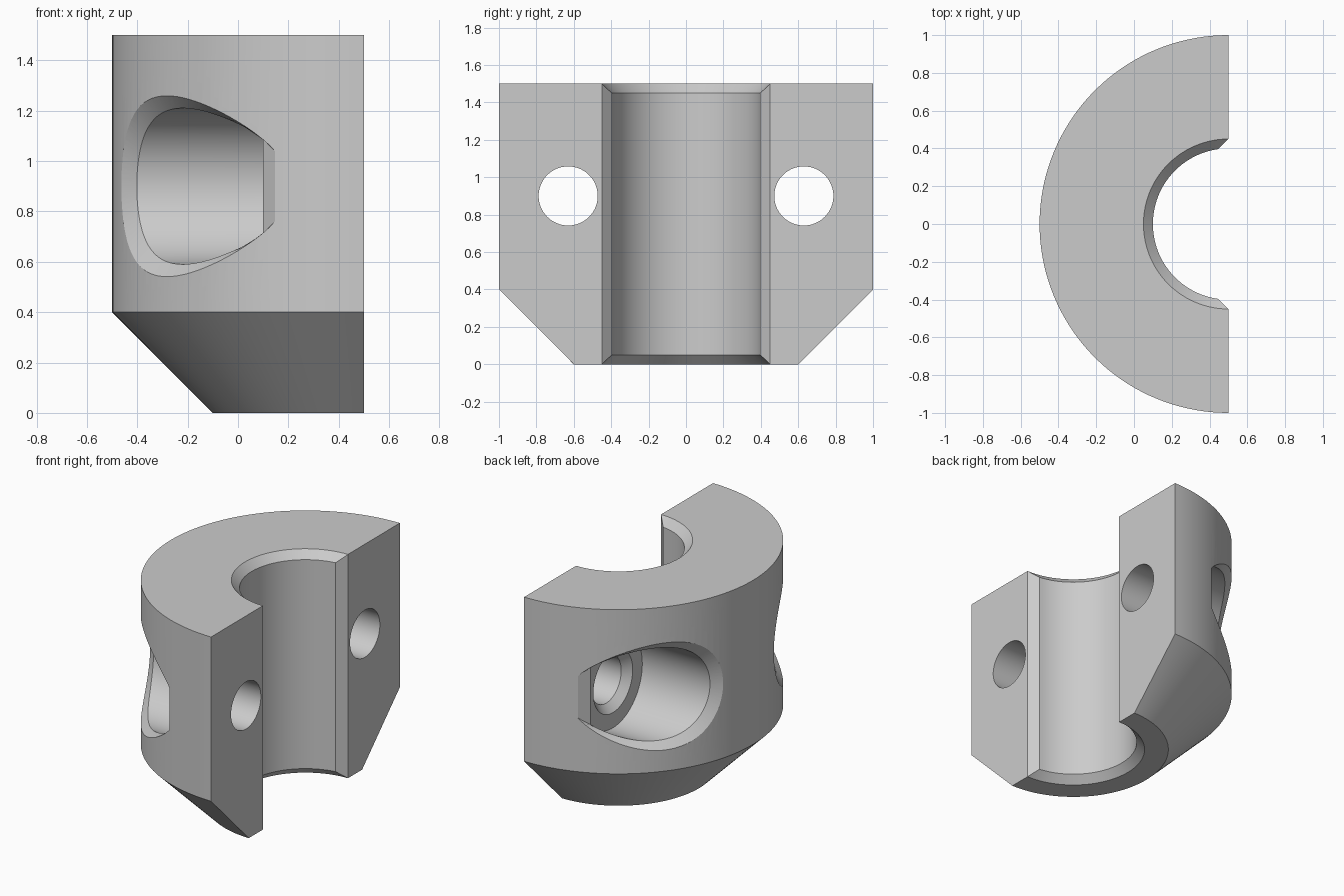
import bpy, bmesh
from math import sin, cos, pi, sqrt, acos, atan2

if "Cube" in bpy.data.objects:
    bpy.data.objects.remove(bpy.data.objects["Cube"])

AXIS_X = 0.5              # collar axis, also the split plane
BOLT_Y, BOLT_Z = 0.63, 0.9
SEAT_X = 0.1              # floor of the bolt head pocket

steel = bpy.data.materials.new("grey_steel")
steel.use_nodes = True
grey = (0.6, 0.6, 0.6, 1)
steel.diffuse_color = grey
steel.node_tree.nodes["Principled BSDF"].inputs["Base Color"].default_value = grey


def loft(name, loops):
    """Solid through matching closed loops, capped at both ends."""
    bm = bmesh.new()
    rings = [[bm.verts.new(p) for p in loop] for loop in loops]
    for a, b in zip(rings, rings[1:]):
        for i in range(len(a)):
            bm.faces.new((a[i - 1], a[i], b[i], b[i - 1]))
    bm.faces.new(rings[0])
    bm.faces.new(rings[-1])
    bmesh.ops.remove_doubles(bm, verts=bm.verts, dist=1e-5)
    bmesh.ops.recalc_face_normals(bm, faces=bm.faces)
    mesh = bpy.data.meshes.new(name)
    bm.to_mesh(mesh)
    bm.free()
    mesh.materials.append(steel)
    obj = bpy.data.objects.new(name, mesh)
    bpy.context.collection.objects.link(obj)
    return obj


def round_z(r, z, n=96):
    return [(AXIS_X + r * cos(2 * pi * i / n), r * sin(2 * pi * i / n), z) for i in range(n)]


def half_z(r, z, n=72):
    return [(AXIS_X - r * sin(pi * i / n), r * cos(pi * i / n), z) for i in range(n + 1)]


def round_x(r, x, side, n=64):
    return [(x, side * (BOLT_Y + r * cos(2 * pi * i / n)), BOLT_Z + r * sin(2 * pi * i / n))
            for i in range(n)]


def pocket(side, n=80):
    """Bolt head pocket with a chamfer that follows the round outer wall."""
    r, inner_r = 0.31, 0.957
    reach = sqrt(inner_r ** 2 - (AXIS_X - SEAT_X) ** 2) - BOLT_Y
    start, rim_start = acos(reach / r), atan2(0.14, 0.305)
    floor, wall, rim, outside = [], [], [], []
    for i in range(n + 1):
        k = 2 * i / n - 1
        t = pi + k * (pi - start)
        y, z = BOLT_Y + r * cos(t), BOLT_Z + r * sin(t)
        floor.append((SEAT_X, side * y, z))
        wall.append((AXIS_X - sqrt(inner_r ** 2 - y * y), side * y, z))
        t = pi + k * (pi - rim_start)
        rim_r = 0.362 - 0.026 * k ** 4
        y, z = BOLT_Y + rim_r * cos(t), BOLT_Z + rim_r * sin(t)
        x = sqrt(1 - y * y)
        rim.append((AXIS_X - x, side * y, z))
        outside.append((AXIS_X - 1.5 * x, side * 1.5 * y, z))
    return loft("pocket_cutter", [floor, wall, rim, outside])


# Half collar with a tapered foot
collar = loft("half_collar", [half_z(0.6, 0), half_z(1, 0.4), half_z(1, 1.5)])

# Shaft bore, chamfered at both ends
cutters = [loft("bore_cutter", [round_z(0.5, -0.05), round_z(0.4, 0.05),
                                round_z(0.4, 1.45), round_z(0.5, 1.55)])]

# Chamfer along the bore at the split plane
cutters.append(loft("split_chamfer_cutter", [
    [(0.4, -0.35, z), (0.6, -0.55, z), (0.6, 0.55, z), (0.4, 0.35, z)] for z in (-0.1, 1.6)]))

# Bolt pockets and chamfered bolt holes on both sides
for side in (-1, 1):
    cutters.append(pocket(side))
    cutters.append(loft("bolt_hole_cutter", [
        round_x(0.228, SEAT_X - 0.02, side), round_x(0.158, SEAT_X + 0.05, side),
        round_x(0.158, 0.7, side)]))

bpy.ops.object.select_all(action="DESELECT")
collar.select_set(True)
bpy.context.view_layer.objects.active = collar
for cutter in cutters:
    cutter.hide_render = True
    mod = collar.modifiers.new(cutter.name, "BOOLEAN")
    mod.operation, mod.solver, mod.object = "DIFFERENCE", "EXACT", cutter
    bpy.ops.object.modifier_apply(modifier=mod.name)
    bpy.data.objects.remove(cutter)

bpy.ops.object.shade_smooth_by_angle(angle=0.4)
